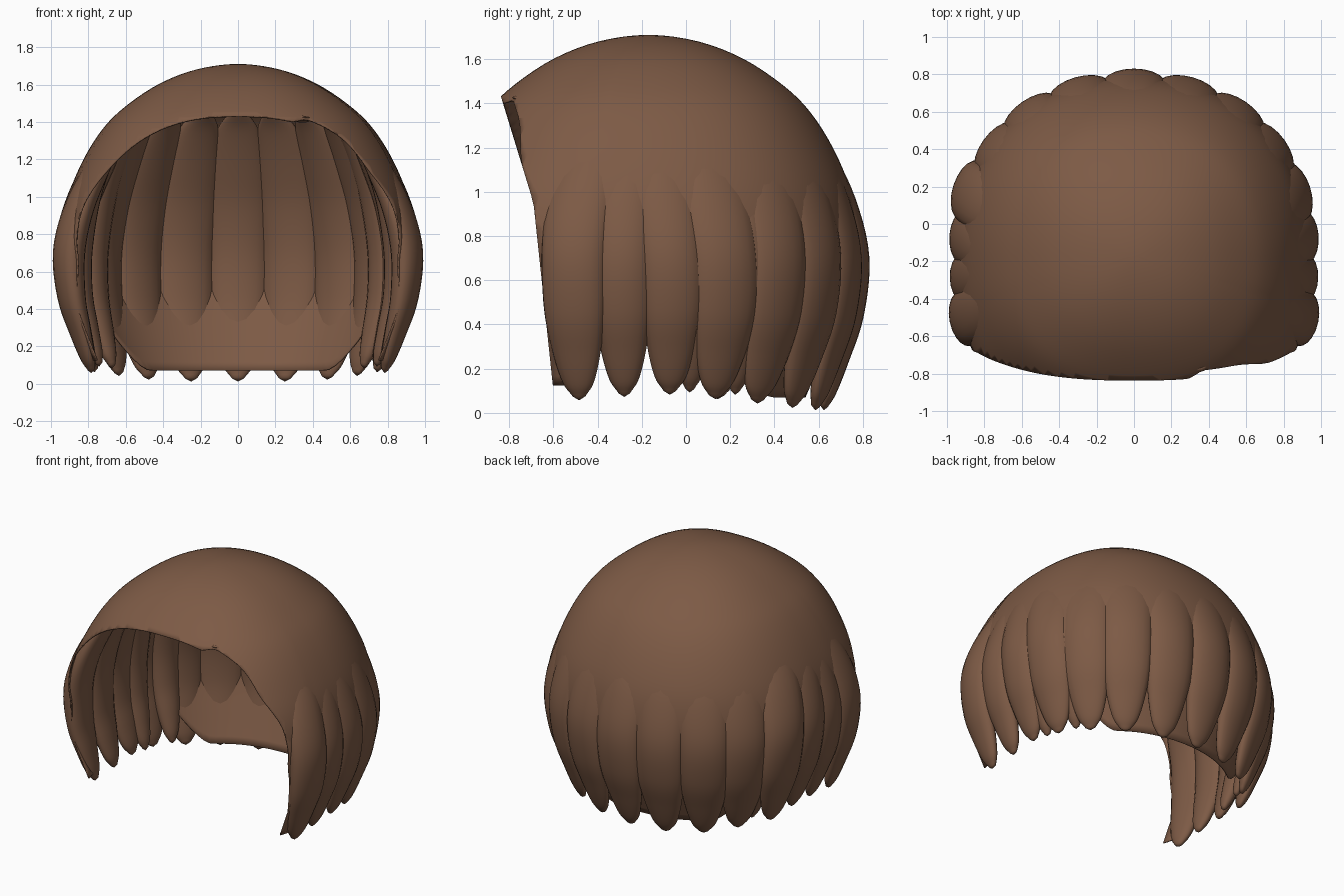
import bpy, bmesh, math
from mathutils import Vector

if "Cube" in bpy.data.objects:
    bpy.data.objects.remove(bpy.data.objects["Cube"])

brown = bpy.data.materials.new("hair_brown")
brown.diffuse_color = (0.205, 0.103, 0.06, 1)
brown.use_nodes = True
brown.node_tree.nodes["Principled BSDF"].inputs["Base Color"].default_value = brown.diffuse_color


def spline(pts, t):
    """Smooth interpolation through a list of tuples, t in 0..len-1."""
    i = min(int(t), len(pts) - 2)
    u = t - i
    b, c = pts[i], pts[i + 1]
    a = pts[i - 1] if i > 0 else [2 * p - q for p, q in zip(b, c)]
    d = pts[i + 2] if i + 2 < len(pts) else [2 * q - p for p, q in zip(b, c)]
    return [0.5 * (2 * q + (r - p) * u + (2 * p - 5 * q + 4 * r - s) * u * u
                   + (3 * q - p - 3 * r + s) * u ** 3)
            for p, q, r, s in zip(a, b, c, d)]


def smooth(a, b, v):
    v = min(max((v - a) / (b - a), 0), 1)
    return v * v * (3 - 2 * v)


def place(deg, r, z):
    """Head outline: round at the back (0 degrees), squarer at the front."""
    s, c = math.sin(math.radians(deg)), math.cos(math.radians(deg))
    if c >= 0:
        # slightly fuller towards the back corners
        full = 1 + 0.03 * math.sin(2 * math.radians(abs(deg))) ** 2
        return Vector((1.02 * r * s * full, -0.17 + 1.03 * r * c * full, z))
    p = 0.77 + 0.06 * smooth(0.85, 1.2, z)
    x = 1.02 * r * math.copysign(abs(s) ** p, s)
    ry = r + (r ** 0.5 * 0.96 - r) * smooth(0.9, 0.5, z)
    return Vector((x, -0.17 - 1.03 * ry * abs(c) ** p, z))


def finish(bm, name):
    bmesh.ops.recalc_face_normals(bm, faces=bm.faces)
    me = bpy.data.meshes.new(name)
    bm.to_mesh(me)
    bm.free()
    ob = bpy.data.objects.new(name, me)
    bpy.context.collection.objects.link(ob)
    me.materials.append(brown)
    bpy.ops.object.select_all(action='DESELECT')
    ob.select_set(True)
    bpy.context.view_layer.objects.active = ob
    bpy.ops.object.shade_smooth_by_angle(angle=math.radians(50))
    return ob


# Cap: dome from the crown down to the nape
DOME = [(-0.22, 1.68), (0, 1.71), (0.22, 1.68), (0.42, 1.6), (0.60, 1.475),
        (0.715, 1.355), (0.815, 1.19), (0.89, 1.0), (0.922, 0.8), (0.905, 0.65),
        (0.845, 0.45), (0.765, 0.25), (0.69, 0.07)]
SEG, ROWS = 120, 44
bm = bmesh.new()
crown = bm.verts.new((0, -0.17, 1.71))
grid = []
for k in range(SEG):
    deg = -180 + 360 * k / SEG
    # the nape and the front edges reach lower than the sides
    a = abs(deg)
    end = 12 - 2.3 * smooth(40, 74, a) + 2.0 * smooth(100, 108, a)
    col = []
    for j in range(1, ROWS + 1):
        r, z = spline(DOME, 1 + (end - 1) * j / ROWS)
        r += 0.08 * smooth(90, 104, a) * smooth(0.7, 0.35, z)
        col.append(bm.verts.new(place(deg, r, z)))
    grid.append(col)
for k in range(SEG):
    a, b = grid[k], grid[(k + 1) % SEG]
    bm.faces.new((crown, a[0], b[0]))
    for j in range(ROWS - 1):
        bm.faces.new((a[j], a[j + 1], b[j + 1], b[j]))


# Face opening: shear so the leaning brim is flat, cut, shear back
def brim(x, z):
    y = -0.69 - 0.306 * (z - 0.95) if z > 0.95 else -0.69 + 0.106 * (0.95 - z)
    return y + 0.05 * smooth(0.28, 0.38, x) * smooth(1.1, 1.35, z)


for v in bm.verts:
    v.co.y -= brim(v.co.x, v.co.z)
bmesh.ops.bisect_plane(bm, geom=bm.verts[:] + bm.edges[:] + bm.faces[:],
                       plane_co=(0, 0, 0), plane_no=(0, -1, 0), clear_outer=True)
for v in bm.verts:
    v.co.y += brim(v.co.x, v.co.z)
cap = finish(bm, "hair_cap")
sol = cap.modifiers.new("thickness", 'SOLIDIFY')
sol.thickness = 0.008
sol.offset = -1

# Lock profile: radius, height, half width, half depth
LOCK = [(0.54, 1.46, 0.03, 0.012), (0.64, 1.36, 0.10, 0.04),
        (0.752, 1.16, 0.145, 0.062), (0.836, 0.95, 0.158, 0.075),
        (0.885, 0.70, 0.155, 0.083), (0.872, 0.45, 0.145, 0.072),
        (0.825, 0.25, 0.115, 0.055), (0.785, 0.1, 0.075, 0.038),
        (0.765, 0.03, 0.03, 0.018)]


def lock(name, deg, push=0.0, width=1.0, lift=0.0, sweep=0.0):
    n, sides = 40, 20
    path, size = [], []
    for i in range(n + 1):
        t = 8 * i / n
        r, z, w, d = spline(LOCK, t)
        z += lift * smooth(3, 8, t)
        a = deg + sweep * (1 - smooth(1, 5, t))
        path.append(place(a, r + push * smooth(1.5, 4, t), z))
        size.append((w * width, d))
    side = (place(deg + 3, 0.9, 0.8) - place(deg - 3, 0.9, 0.8)).normalized()
    bm = bmesh.new()
    rings = []
    for i in range(n + 1):
        tan = (path[min(i + 1, n)] - path[max(i - 1, 0)]).normalized()
        nor = tan.cross(side).normalized()
        w, d = size[i]
        rings.append([bm.verts.new(path[i]
                      + side * (w * math.cos(2 * math.pi * k / sides))
                      + nor * (d * math.sin(2 * math.pi * k / sides)))
                      for k in range(sides)])
    for p, q in zip(rings, rings[1:]):
        for k in range(sides):
            m = (k + 1) % sides
            bm.faces.new((p[k], p[m], q[m], q[k]))
    # pointed ends
    for ring, co in ((rings[0], path[0]),
                     (rings[-1], path[-1] + Vector((0, 0, -0.018)))):
        tip = bm.verts.new(co)
        for k in range(sides):
            bm.faces.new((ring[k], ring[(k + 1) % sides], tip))
    finish(bm, name)


# Locks round the back and both sides: angle, outward push, width, tip lift
LOCKS = [(18.5, 0.0, 1.1, 0.0), (36.5, 0.0, 1.1, 0.01), (52.5, 0.0, 1.08, 0.03),
         (68, 0.01, 1.05, 0.05), (83, 0.005, 0.95, 0.07),
         (93.9, 0.0, 0.9, 0.06), (105.2, 0.025, 0.97, 0.045)]
lock("back_lock", 0, 0.005, 1.1)
for i, (deg, push, width, lift) in enumerate(LOCKS):
    for s, label in ((1, "right"), (-1, "left")):
        out = push + (0.025 if s < 0 and i == 3 else 0)
        lock(f"{label}_lock_{i + 1}", s * deg, out, width, lift,
             sweep=s * (4 if 3 <= i <= 4 else 0))

# Short under-locks filling the gaps behind the ears
for s, label in ((1, "right"), (-1, "left")):
    lock(f"{label}_under_lock", s * 60, -0.02, 0.7, 0.07)
    lock(f"{label}_side_under_lock", s * 76, -0.02, 0.7, 0.08)

# Small loose tuft at the brim notch
bm = bmesh.new()
bmesh.ops.create_uvsphere(bm, u_segments=16, v_segments=8, radius=1)
for v in bm.verts:
    v.co = Vector((0.345 + 0.05 * v.co.x, -0.745 + 0.04 * v.co.y,
                   1.415 + 0.014 * v.co.z - 0.012 * v.co.y))
finish(bm, "brim_tuft")
